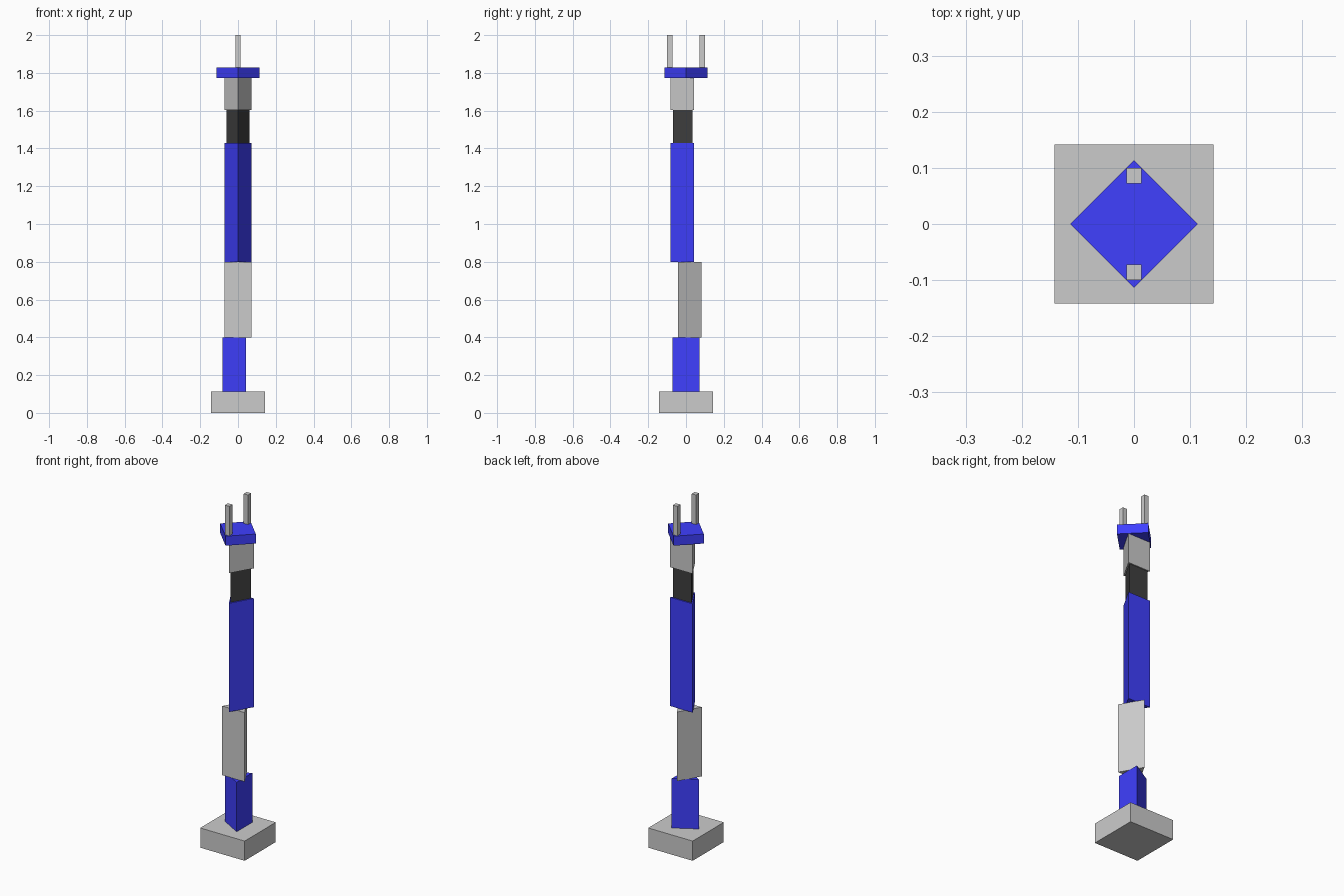
import bpy
import math

if "Cube" in bpy.data.objects:
    bpy.data.objects.remove(bpy.data.objects["Cube"])


def material(name, rgb):
    mat = bpy.data.materials.new(name)
    mat.diffuse_color = (*rgb, 1.0)
    mat.use_nodes = True
    mat.node_tree.nodes["Principled BSDF"].inputs["Base Color"].default_value = mat.diffuse_color
    return mat


BLUE = material("blue", (0.05, 0.05, 1.0))
BLACK = material("black", (0.05, 0.05, 0.05))


def prism(name, sides, radius, z0, z1, corner_deg, mat=None, y=0.0):
    """Upright flat-sided prism with one corner pointing at corner_deg (from +x)."""
    angles = [math.radians(corner_deg + 360 * i / sides) for i in range(sides)]
    ring = [(radius * math.cos(a), y + radius * math.sin(a)) for a in angles]
    verts = [(px, py, z) for z in (z0, z1) for px, py in ring]
    faces = [tuple(reversed(range(sides))), tuple(range(sides, 2 * sides))]
    for i in range(sides):
        j = (i + 1) % sides
        faces.append((i, j, j + sides, i + sides))
    mesh = bpy.data.meshes.new(name)
    mesh.from_pydata(verts, [], faces)
    mesh.update()
    obj = bpy.data.objects.new(name, mesh)
    bpy.context.collection.objects.link(obj)
    if mat:
        mesh.materials.append(mat)
    return obj


# Square foot
prism("base", 4, 0.201, 0.0, 0.114, 45)

# Stack of three-sided arm segments, each turned at its joint
prism("lower_column", 3, 0.083, 0.114, 0.4, 180, BLUE)
prism("shoulder_segment", 3, 0.083, 0.4, 0.8, 90)
prism("upper_arm", 3, 0.083, 0.8, 1.429, -90, BLUE)
prism("wrist_joint", 3, 0.0695, 1.429, 1.603, -90, BLACK)
prism("wrist_segment", 3, 0.083, 1.603, 1.774, -90)

# Diamond-shaped hand plate with two square gripper fingers
prism("hand_plate", 4, 0.114, 1.774, 1.829, 0, BLUE)
for side, y in (("front", -0.0857), ("back", 0.0857)):
    prism(f"{side}_finger", 4, 0.0195, 1.829, 2.0, 45, y=y)
